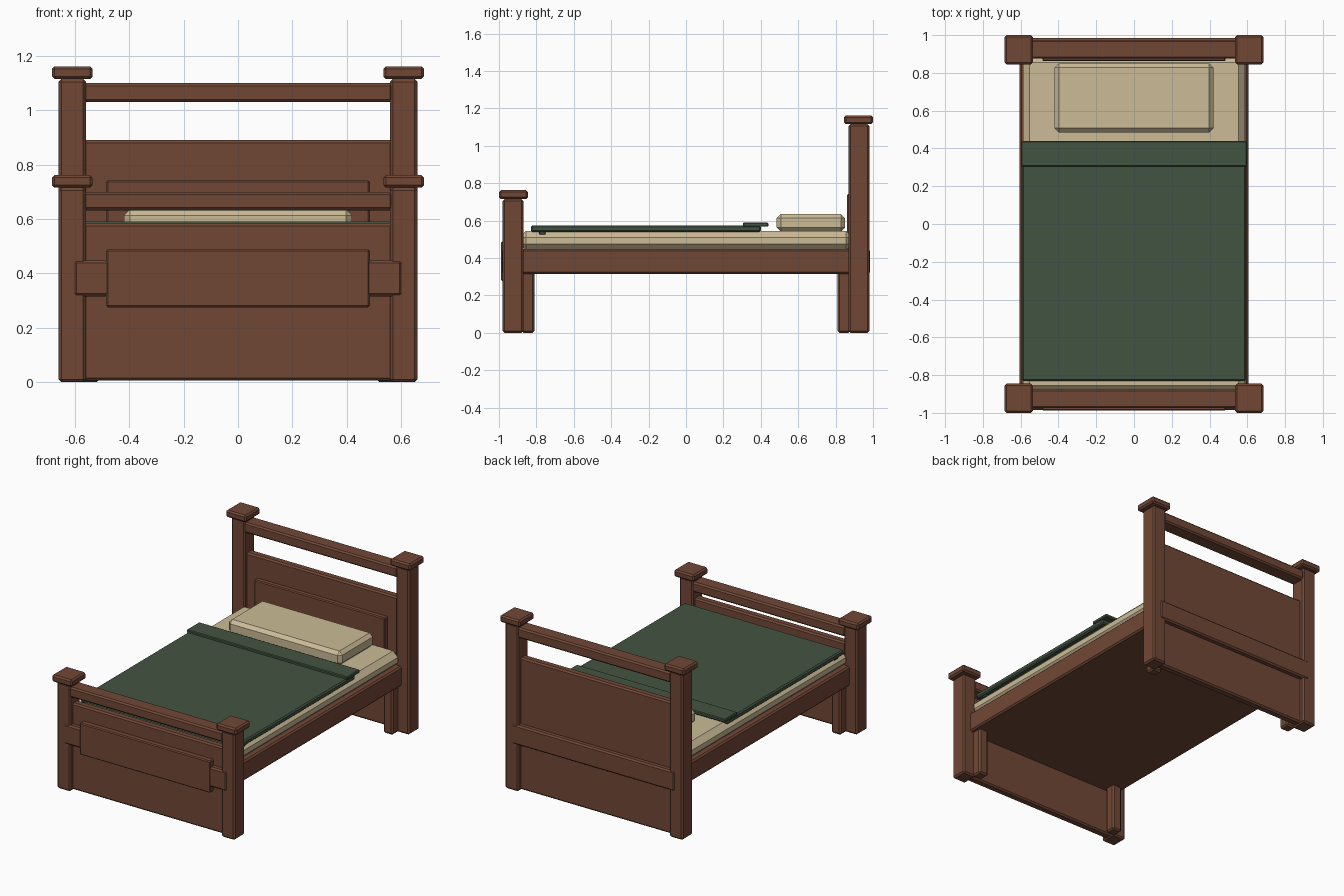
import bpy

if "Cube" in bpy.data.objects:
    bpy.data.objects.remove(bpy.data.objects["Cube"])


def material(name, rgb):
    m = bpy.data.materials.new(name)
    m.diffuse_color = (*rgb, 1.0)
    m.use_nodes = True
    m.node_tree.nodes["Principled BSDF"].inputs["Base Color"].default_value = m.diffuse_color
    return m


WOOD = material("brown wood", (0.165, 0.064, 0.036))
CREAM = material("cream linen", (0.60, 0.50, 0.31))
GREEN = material("green blanket", (0.055, 0.088, 0.053))


def box(name, x, y, z, mat, bevel=0.01):
    """Chamfered box from (min, max) ranges."""
    bpy.ops.mesh.primitive_cube_add(size=1)
    ob = bpy.context.object
    ob.name = name
    ob.data.name = name
    for v in ob.data.vertices:
        v.co = [r[0] if c < 0 else r[1] for c, r in zip(v.co, (x, y, z))]
    ob.data.materials.append(mat)
    if bevel:
        mod = ob.modifiers.new("chamfer", 'BEVEL')
        mod.width = bevel
        mod.segments = 1
        mod.limit_method = 'ANGLE'
    return ob


def span(a, b, sign):
    """Range a..b mirrored when sign is -1."""
    return (a, b) if sign > 0 else (-b, -a)


# Headboard and footboard: end sign, post top, rail z, panel top, raised panel z
ENDS = (
    ("headboard", 1, 1.115, (1.03, 1.10), 0.89, (0.42, 0.742)),
    ("footboard", -1, 0.715, (0.632, 0.70), 0.585, (0.275, 0.488)),
)
for name, sy, top, rail_z, panel_top, raised_z in ENDS:
    for side, sx in (("left", -1), ("right", 1)):
        box(f"{name}_{side}_post", span(0.56, 0.66, sx), span(0.87, 0.98, sy),
            (0, top), WOOD)
        box(f"{name}_{side}_cap", span(0.535, 0.685, sx), span(0.845, 1.0, sy),
            (top, top + 0.047), WOOD)
        # short legs under the base, just inside the posts
        box(f"{name}_{side}_inner_leg", span(0.51, 0.58, sx), span(0.81, 0.88, sy),
            (0, 0.33), WOOD)
    box(f"{name}_top_rail", (-0.57, 0.57), span(0.875, 0.975, sy), rail_z, WOOD)
    box(f"{name}_panel", (-0.57, 0.57), span(0.895, 0.95, sy), (0.005, panel_top), WOOD)
    # raised panel always on the front-facing side
    cy = 0.925 * sy
    box(f"{name}_raised_panel", (-0.485, 0.485), (cy - 0.063, cy), raised_z, WOOD, 0.006)

# Base running through both boards
box("bed_base", (-0.605, 0.605), (-0.985, 0.985), (0.315, 0.448), WOOD)

# Bedding
box("mattress", (-0.588, 0.588), (-0.89, 0.89), (0.44, 0.545), CREAM, 0.035)
box("pillow", (-0.42, 0.42), (0.485, 0.85), (0.54, 0.635), CREAM, 0.022)
box("blanket", (-0.592, 0.592), (-0.83, 0.40), (0.538, 0.573), GREEN, 0.008)
box("blanket_fold", (-0.597, 0.597), (0.305, 0.44), (0.567, 0.59), GREEN, 0.005)
box("blanket_tuck", (-0.58, 0.58), (-0.785, -0.75), (0.525, 0.545), GREEN, 0.004)
